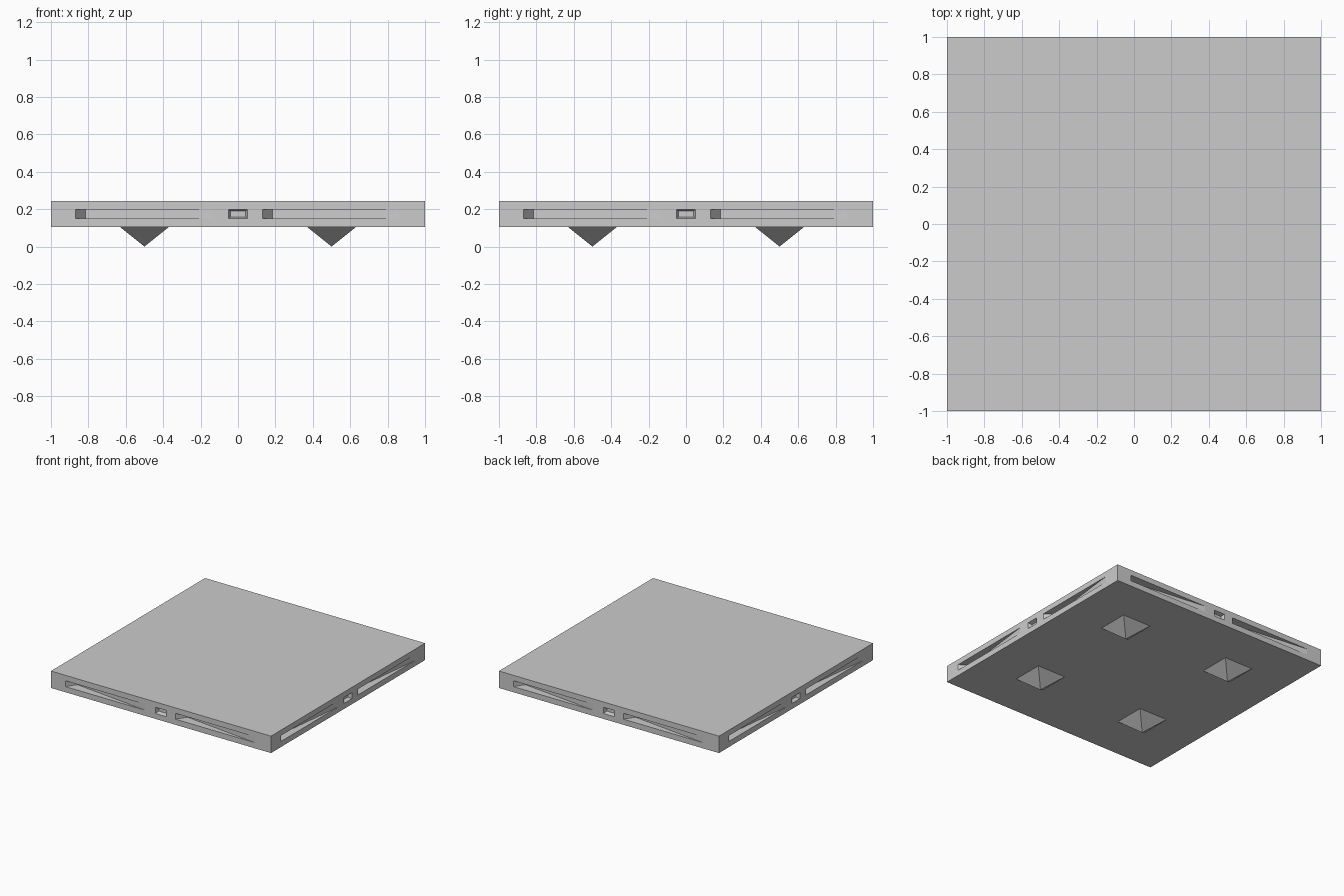
import bpy, bmesh, math
from mathutils import Matrix, Vector

if "Cube" in bpy.data.objects:
    bpy.data.objects.remove(bpy.data.objects["Cube"])

Z0, Z1 = 0.104, 0.243      # slab bottom and top
ZC = 0.174                 # height of the side slots


def loft(bm, loop_a, loop_b, turn):
    """Closed solid between two matching loops, turned about z."""
    a = [bm.verts.new(turn @ Vector(p)) for p in loop_a]
    b = [bm.verts.new(turn @ Vector(p)) for p in loop_b]
    n = len(a)
    bm.faces.new(a)
    bm.faces.new(b[::-1])
    for i in range(n):
        bm.faces.new((a[i], b[i], b[(i + 1) % n], a[(i + 1) % n]))


def rect(hx, hz, y):
    return [(-hx, y, ZC - hz), (hx, y, ZC - hz), (hx, y, ZC + hz), (-hx, y, ZC + hz)]


# slab
bpy.ops.mesh.primitive_cube_add(size=1, location=(0, 0, (Z0 + Z1) / 2))
slab = bpy.context.object
slab.name = "slab"
slab.scale = (2, 2, Z1 - Z0)
bpy.ops.object.transform_apply(location=True, rotation=True, scale=True)

# cutters: two wedge slots and a tapered port on every side
bm = bmesh.new()
for k in range(4):
    turn = Matrix.Rotation(k * math.pi / 2, 4, 'Z')
    for x in (-0.87, 0.13):
        plan = [(x, -1.05), (x + 0.73, -1.05), (x + 0.73, -1), (x + 0.055, -0.92), (x, -1)]
        loft(bm, [(px, py, ZC - 0.024) for px, py in plan],
             [(px, py, ZC + 0.024) for px, py in plan], turn)
    loft(bm, rect(0.06, 0.035, -1.03), rect(0.04, 0.015, -0.97), turn)
bmesh.ops.recalc_face_normals(bm, faces=bm.faces)
mesh = bpy.data.meshes.new("side_cutters")
bm.to_mesh(mesh)
bm.free()
cutter = bpy.data.objects.new("side_cutters", mesh)
cutter.hide_render = True
bpy.context.collection.objects.link(cutter)

mod = slab.modifiers.new("side_cuts", 'BOOLEAN')
mod.operation = 'DIFFERENCE'
mod.solver = 'EXACT'
mod.object = cutter
bpy.context.view_layer.objects.active = slab
bpy.ops.object.modifier_apply(modifier=mod.name)
bpy.data.objects.remove(cutter)

# pyramid feet, point down
for i, (x, y) in enumerate([(-.5, -.5), (.5, -.5), (.5, .5), (-.5, .5)]):
    bpy.ops.mesh.primitive_cone_add(vertices=4, radius1=0, radius2=0.13 * math.sqrt(2),
                                    depth=Z0, location=(x, y, Z0 / 2),
                                    rotation=(0, 0, math.pi / 4))
    bpy.context.object.name = f"foot_{i + 1}"
